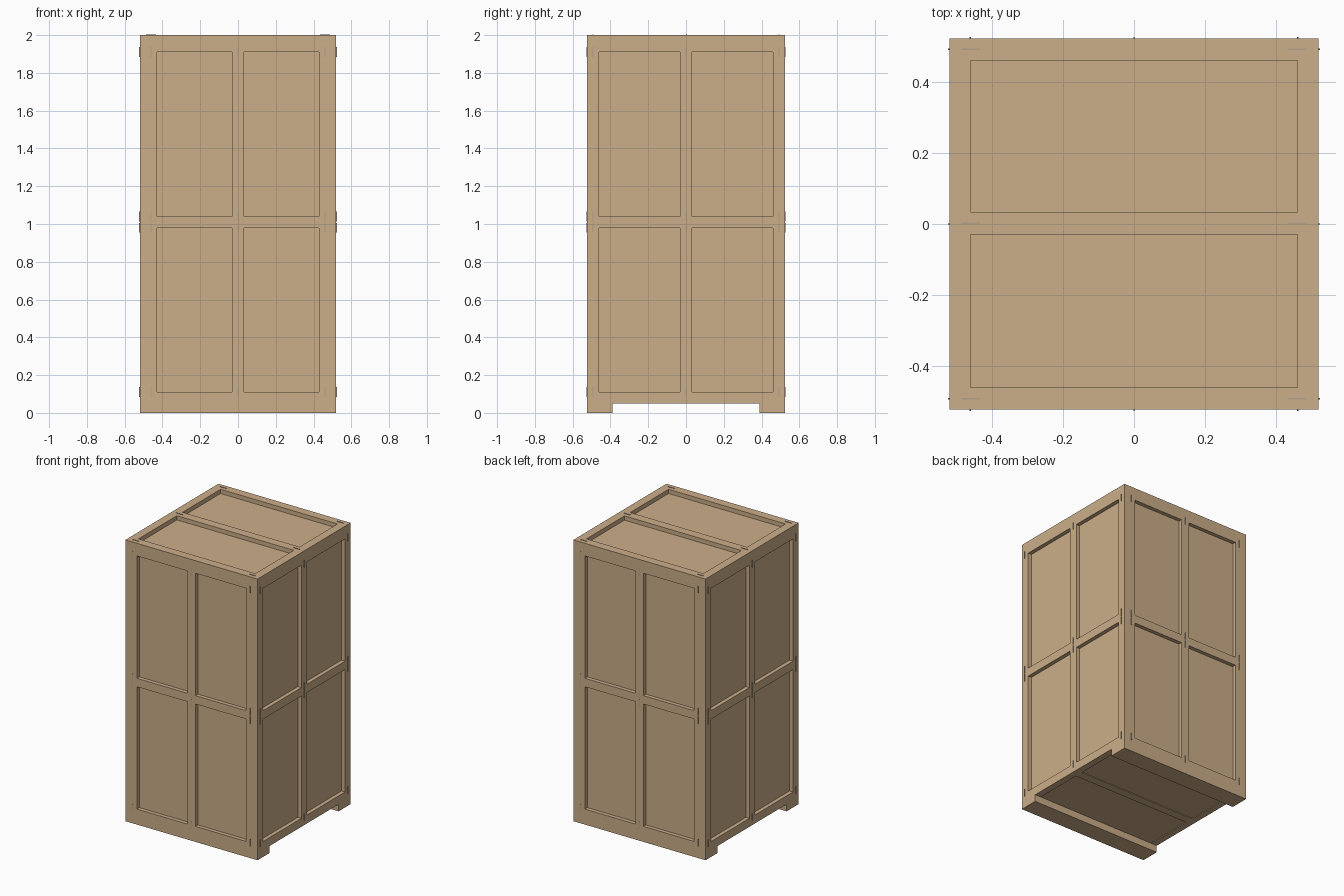
import bpy, bmesh
from mathutils import Vector

if "Cube" in bpy.data.objects:
    bpy.data.objects.remove(bpy.data.objects["Cube"])

wood = bpy.data.materials.new("plywood")
wood.diffuse_color = (0.60, 0.42, 0.25, 1)
wood.use_nodes = True
wood.node_tree.nodes["Principled BSDF"].inputs["Base Color"].default_value = wood.diffuse_color
steel = bpy.data.materials.new("fastener_steel")
steel.diffuse_color = (0.45, 0.36, 0.26, 1)
steel.use_nodes = True
steel.node_tree.nodes["Principled BSDF"].inputs["Base Color"].default_value = steel.diffuse_color

HX, HY = 0.52, 0.523          # outer half sizes
T, W = 0.028, 0.062           # batten thickness and width
PX, PY = HX - T, HY - T       # outer faces of the panels
Z0, ZT = 0.05, 1.97           # wall bottom and top
RAILS = [(Z0, 0.11), (0.98, 1.04), (1.91, ZT)]
BAYS = [(0.11, 0.98), (1.04, 1.91)]


def boxes(name, ranges, mat=wood):
    """One object made of axis-aligned boxes given as (x0,x1,y0,y1,z0,z1)."""
    bm = bmesh.new()
    for x0, x1, y0, y1, z0, z1 in ranges:
        geo = bmesh.ops.create_cube(bm, size=1)
        for v in geo["verts"]:
            v.co = Vector((x1 if v.co.x > 0 else x0,
                           y1 if v.co.y > 0 else y0,
                           z1 if v.co.z > 0 else z0))
    me = bpy.data.meshes.new(name)
    bm.to_mesh(me)
    bm.free()
    me.materials.append(mat)
    ob = bpy.data.objects.new(name, me)
    bpy.context.collection.objects.link(ob)
    return ob


def span(a, b):
    return (min(a, b), max(a, b))


def wall(name, axis, sign, half, inner, length):
    """Panel, rails, stiles and staples of one wall facing sign * axis."""
    def r(u0, u1, d0, d1, z0, z1):
        d = span(sign * d0, sign * d1)
        return (*d, u0, u1, z0, z1) if axis == "x" else (u0, u1, *d, z0, z1)

    plen = min(length, PX if axis == "y" else PY - 0.02)
    boxes(name + "_panel", [r(-plen, plen, inner - 0.02, inner, Z0, ZT)])
    boxes(name + "_rails", [r(-length, length, inner, half, a, b) for a, b in RAILS])
    stiles = [(-length, -length + W), (-W / 2, W / 2), (length - W, length)]
    boxes(name + "_stiles", [r(u0, u1, inner, half, a, b)
                             for u0, u1 in stiles for a, b in BAYS])
    joints = [z for bay in BAYS for z in bay]
    boxes(name + "_staples", [r((u0 + u1) / 2 - 0.002, (u0 + u1) / 2 + 0.002,
                                half - 0.01, half + 0.004, z - 0.026, z + 0.026)
                              for u0, u1 in stiles for z in joints], steel)


# Four walls: the side walls cover the ends of the front and back walls
wall("right_wall", "x", 1, HX, PX, HY)
wall("left_wall", "x", -1, HX, PX, HY)
wall("front_wall", "y", -1, HY, PY, PX)
wall("back_wall", "y", 1, HY, PY, PX)

# Lid: panel with side battens and three cross battens
boxes("lid_panel", [(-PX, PX, -PY, PY, ZT - 0.02, ZT)])
boxes("lid_side_battens", [(*span(s * HX, s * (HX - 0.06)), -HY, HY, ZT, 2.0) for s in (-1, 1)])
cross = [(-HY, -HY + W), (-0.03, 0.034), (HY - W, HY)]
boxes("lid_cross_battens", [(-HX + 0.06, HX - 0.06, a, b, ZT, 2.0) for a, b in cross])
boxes("lid_staples", [(s * 0.46 - 0.026, s * 0.46 + 0.026, (a + b) / 2 - 0.002,
                       (a + b) / 2 + 0.002, 1.99, 2.003)
                      for s in (-1, 1) for a, b in cross], steel)

# Floor with a centre batten, standing on two skids
boxes("floor_panel", [(-PX, PX, -PY, PY, Z0 + 0.005, Z0 + 0.025)])
boxes("floor_batten", [(-PX, PX, -0.03, 0.03, Z0, Z0 + 0.005)])
boxes("skids", [(-HX, HX, *span(s * HY, s * 0.388), 0, Z0) for s in (-1, 1)])
